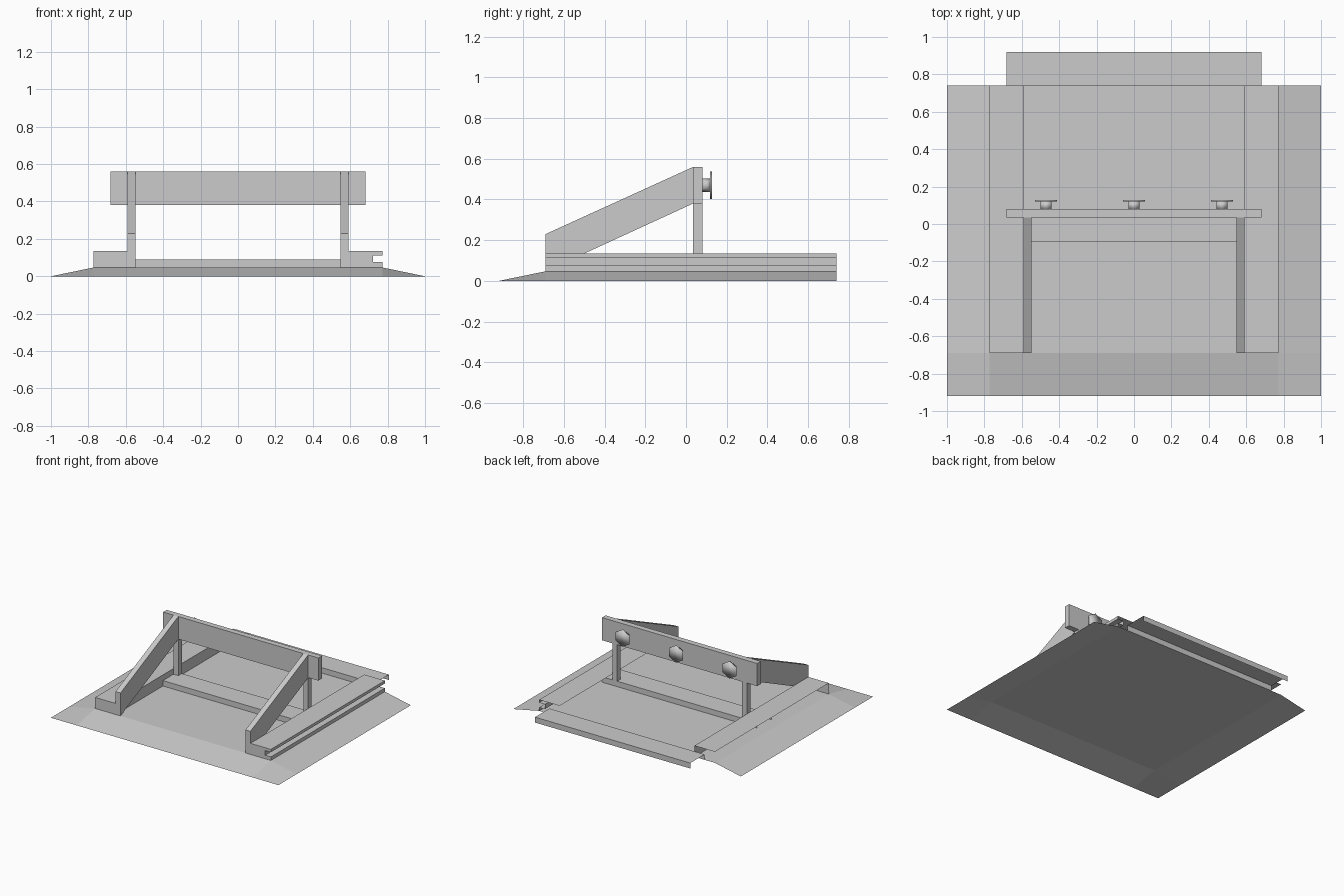
import bpy, bmesh, math
from mathutils import Matrix

if "Cube" in bpy.data.objects:
    bpy.data.objects.remove(bpy.data.objects["Cube"])


def make_object(name, bm):
    mesh = bpy.data.meshes.new(name)
    bm.to_mesh(mesh)
    bm.free()
    obj = bpy.data.objects.new(name, mesh)
    bpy.context.collection.objects.link(obj)
    return obj


def box(name, x, y, z, omit=()):
    """Box between limits; omit lists outward directions left open."""
    bm = bmesh.new()
    bmesh.ops.create_cube(bm, size=1)
    dirs = {'-x': (0, -1), '+x': (0, 1), '-y': (1, -1), '+y': (1, 1), '-z': (2, -1), '+z': (2, 1)}
    gone = [f for f in bm.faces for d in omit
            if f.normal[dirs[d][0]] * dirs[d][1] > 0.9]
    for v in bm.verts:
        v.co = [lo if c < 0 else hi for c, (lo, hi) in zip(v.co, (x, y, z))]
    bmesh.ops.delete(bm, geom=gone, context='FACES')
    return make_object(name, bm)


def prism(name, profile, step):
    """Solid swept from a closed 3D profile along a vector."""
    bm = bmesh.new()
    a = [bm.verts.new(p) for p in profile]
    b = [bm.verts.new([c + s for c, s in zip(p, step)]) for p in profile]
    bm.faces.new(a)
    bm.faces.new(b)
    for i in range(len(a)):
        j = (i + 1) % len(a)
        bm.faces.new((a[i], a[j], b[j], b[i]))
    bmesh.ops.recalc_face_normals(bm, faces=bm.faces)
    return make_object(name, bm)


TOP = 0.047            # height of the base plateau
FRONT, BACK = -0.69, 0.74
RAIL = 0.135

# Base sheet: flat plateau with slopes on three sides, open below and behind
bm = bmesh.new()
xs, ys = (-1, -0.772, 0.772, 1), (-0.92, FRONT, BACK)
grid = [[bm.verts.new((x, y, TOP if abs(x) < 0.9 and y > -0.8 else 0)) for x in xs] for y in ys]
for j in range(2):
    for i in range(3):
        bm.faces.new((grid[j][i], grid[j][i + 1], grid[j + 1][i + 1], grid[j + 1][i]))
make_object("base_sheet", bm)

# Left rail, open on its outer side, back and bottom
box("left_rail", (-0.772, -0.592), (FRONT, BACK), (TOP, RAIL), ('-x', '+y', '-z'))

# Right rail: grooved outer side, top and front cap, open elsewhere
profile = [(0.772, TOP), (0.772, 0.075), (0.722, 0.075),
           (0.722, 0.112), (0.772, 0.112), (0.772, RAIL), (0.592, RAIL)]
bm = bmesh.new()
a = [bm.verts.new((x, FRONT, z)) for x, z in profile]
b = [bm.verts.new((x, BACK, z)) for x, z in profile]
for i in range(len(a) - 1):
    bm.faces.new((a[i], b[i], b[i + 1], a[i + 1]))
bm.faces.new(a + [bm.verts.new((0.592, FRONT, TOP))])
make_object("right_rail", bm)

# Low floor bars, open at the ends and below
for name, y in (("middle_bar", (-0.097, 0.08)), ("rear_bar", (BACK, 0.92))):
    box(name, (-0.682, 0.682), y, (TOP, 0.09), ('-x', '+x', '-z'))

# Diagonal braces and upright posts
brace = [(FRONT, TOP), (FRONT, 0.23), (0.035, 0.56), (0.035, 0.38)]
for side, x in (("left", -0.592), ("right", 0.549)):
    prism(side + "_brace", [(x, y, z) for y, z in brace], (0.043, 0, 0))
    box(side + "_post", (x, x + 0.043), (0.035, 0.08), (TOP, 0.38))

# Cross beam
box("cross_beam", (-0.682, 0.682), (0.035, 0.08), (0.38, 0.56))

# Hexagonal bolts on the back of the beam
for n, x in enumerate((-0.47, 0, 0.47)):
    bm = bmesh.new()
    for radius, y0, y1 in ((0.034, 0.08, 0.119), (0.068, 0.119, 0.127)):
        turn = (Matrix.Translation((x, (y0 + y1) / 2, 0.47))
                @ Matrix.Rotation(math.pi / 2, 4, 'X'))
        bmesh.ops.create_cone(bm, cap_ends=True, segments=6, radius1=radius,
                              radius2=radius, depth=y1 - y0, matrix=turn)
    for f in bm.faces:
        f.smooth = True
    make_object("bolt_%d" % (n + 1), bm)
